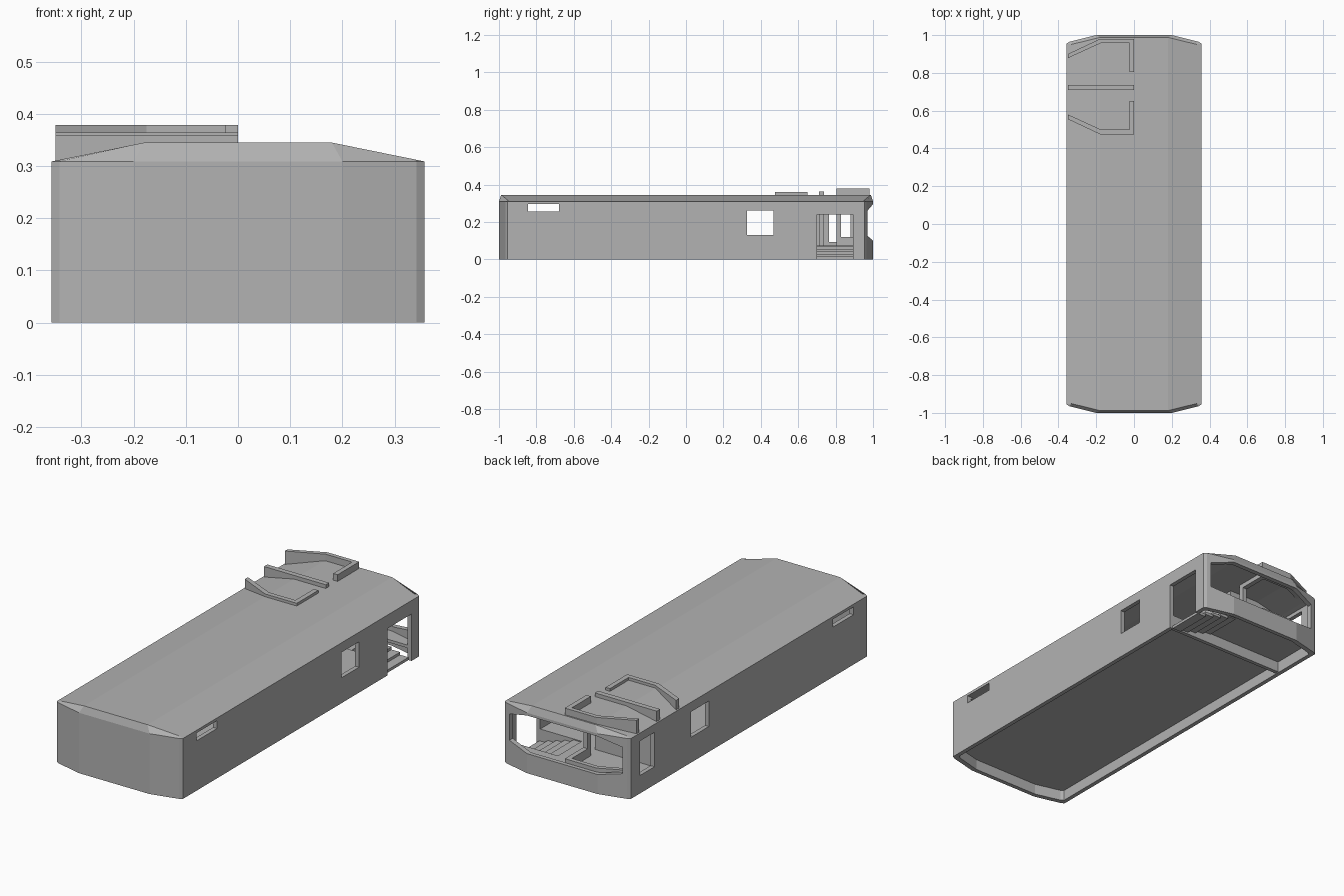
import bpy, bmesh

if "Cube" in bpy.data.objects:
    bpy.data.objects.remove(bpy.data.objects["Cube"], do_unlink=True)

grey = bpy.data.materials.new("plain grey")
grey.use_nodes = True
COLOR = (0.45, 0.45, 0.45, 1)
grey.diffuse_color = COLOR
grey.node_tree.nodes["Principled BSDF"].inputs["Base Color"].default_value = COLOR


def prism(name, bottom, top):
    """Closed solid between two matching rings of points."""
    bm = bmesh.new()
    lo = [bm.verts.new(p) for p in bottom]
    hi = [bm.verts.new(p) for p in top]
    n = len(lo)
    bm.faces.new(lo[::-1])
    bm.faces.new(hi)
    for i in range(n):
        j = (i + 1) % n
        bm.faces.new((lo[i], lo[j], hi[j], hi[i]))
    bmesh.ops.recalc_face_normals(bm, faces=bm.faces)
    mesh = bpy.data.meshes.new(name)
    bm.to_mesh(mesh)
    bm.free()
    mesh.materials.append(grey)
    obj = bpy.data.objects.new(name, mesh)
    bpy.context.collection.objects.link(obj)
    return obj


def slab(name, outline, z0, z1):
    return prism(name, [(x, y, z0) for x, y in outline], [(x, y, z1) for x, y in outline])


def box(name, x0, x1, y0, y1, z0, z1):
    return slab(name, [(x0, y0), (x1, y0), (x1, y1), (x0, y1)], z0, z1)


def body(name, inset, z0, drop):
    """Long body with faceted ends and a roof sloping to both sides."""
    quarter = [(0.357, 0.955), (0.342, 0.965), (0.2, 1.0)]
    ring = quarter + [(-x, y) for x, y in quarter[::-1]]
    ring += [(-x, -y) for x, y in ring]
    ring = [(x * (1 - inset / 0.357), y * (1 - inset)) for x, y in ring]
    w = 0.357 - inset
    eave, ridge = 0.309 - drop, 0.345 - drop
    bm = bmesh.new()
    base = [bm.verts.new((x, y, z0)) for x, y in ring]
    edge = [bm.verts.new((x, y, eave)) for x, y in ring]
    # roof ring: eave corners are shared, the rest rises and steps in slightly
    crest = []
    for v in edge:
        x, y, _ = v.co
        if abs(x) > w - 0.001:
            crest.append(v)
            continue
        near = abs(x) > 0.25
        cx = x * (0.97 if near else 0.9)
        cy = y * (0.985 if near else 0.988)
        z = min(ridge, eave + (ridge - eave) * (w - abs(cx)) / (w - 0.18))
        crest.append(bm.verts.new((cx, cy, z)))
    n = len(ring)
    bm.faces.new(base[::-1])
    for i in range(n):
        j = (i + 1) % n
        bm.faces.new((base[i], base[j], edge[j], edge[i]))
        rim = list(dict.fromkeys((edge[i], edge[j], crest[j], crest[i])))
        if len(rim) > 2:
            bm.faces.new(rim)
    c = crest
    bm.faces.new((c[2], c[3], c[8], c[9]))
    bm.faces.new((c[3], c[4], c[5], c[6], c[7], c[8]))
    bm.faces.new((c[9], c[10], c[11], c[0], c[1], c[2]))
    bmesh.ops.triangulate(bm, faces=[f for f in bm.faces if len(f.verts) == 6])
    bmesh.ops.recalc_face_normals(bm, faces=bm.faces)
    mesh = bpy.data.meshes.new(name)
    bm.to_mesh(mesh)
    bm.free()
    mesh.materials.append(grey)
    obj = bpy.data.objects.new(name, mesh)
    bpy.context.collection.objects.link(obj)
    return obj


# Hollow shell with its openings
shell = body("body_shell", 0, 0, 0)
screen = [(-0.32, 0.125), (-0.2, 0.1), (0.2, 0.1), (0.32, 0.125),
          (0.32, 0.26), (0.2, 0.295), (-0.2, 0.295), (-0.32, 0.26)]
cutters = [
    body("cavity_cutter", 0.022, -0.05, 0.022),
    prism("windscreen_cutter", [(x, 0.9, z) for x, z in screen],
          [(x, 1.1, z) for x, z in screen]),
    box("door_cutter", 0.3, 0.4, 0.7, 0.893, -0.1, 0.24),
    box("cab_window_cutter", -0.4, -0.3, 0.765, 0.88, 0.092, 0.268),
    box("large_window_cutter", -0.4, 0.4, 0.325, 0.468, 0.13, 0.26),
    box("small_window_cutter", -0.4, 0.4, -0.845, -0.68, 0.255, 0.295),
]
for cutter in cutters:
    cutter.hide_render = True
    cutter.hide_set(True)
    cut = shell.modifiers.new(cutter.name, "BOOLEAN")
    cut.operation = "DIFFERENCE"
    cut.solver = "EXACT"
    cut.object = cutter
bpy.context.view_layer.update()
mesh = bpy.data.meshes.new_from_object(
    shell.evaluated_get(bpy.context.evaluated_depsgraph_get()))
shell.modifiers.clear()
shell.data = mesh
for cutter in cutters:
    bpy.data.objects.remove(cutter, do_unlink=True)

# Floor, leaving a well for the entrance steps
slab("main_floor", [(-0.34, 0.7), (-0.34, -0.94), (-0.2, -0.985), (0.2, -0.985),
                    (0.34, -0.94), (0.34, 0.7)], 0.055, 0.075)
slab("cab_floor", [(-0.34, 0.7), (0.1, 0.7), (0.1, 0.893), (0.34, 0.893), (0.34, 0.94),
                   (0.2, 0.985), (-0.2, 0.985), (-0.34, 0.94)], 0.06, 0.075)
box("cross_beam", -0.34, 0.34, 0.68, 0.7, 0.005, 0.07)

# Entrance steps rising inward
STEPS = 5
for i in range(STEPS):
    x = 0.34 - i * 0.048
    top = (i + 1) * 0.014
    box(f"entrance_step_{i + 1}", x - 0.05, x, 0.7, 0.893, top - 0.014, top)

# Cab partitions that rise through the roof
front_outline = [(-0.35, 0.878), (-0.175, 0.958), (-0.025, 0.958), (-0.025, 0.805),
                 (0, 0.805), (0, 0.98), (-0.18, 0.98), (-0.35, 0.9)]
rear_outline = [(-0.35, 0.58), (-0.175, 0.5), (-0.025, 0.5), (-0.025, 0.65),
                (0, 0.65), (0, 0.475), (-0.18, 0.475), (-0.35, 0.555)]
slab("front_partition_base", front_outline, 0.07, 0.12)
slab("front_partition_top", front_outline, 0.3, 0.379)
box("front_partition_post", -0.025, 0, 0.805, 0.83, 0.1, 0.32)
box("middle_partition", -0.35, 0, 0.71, 0.737, 0.07, 0.364)
slab("rear_partition", rear_outline, 0.07, 0.359)
